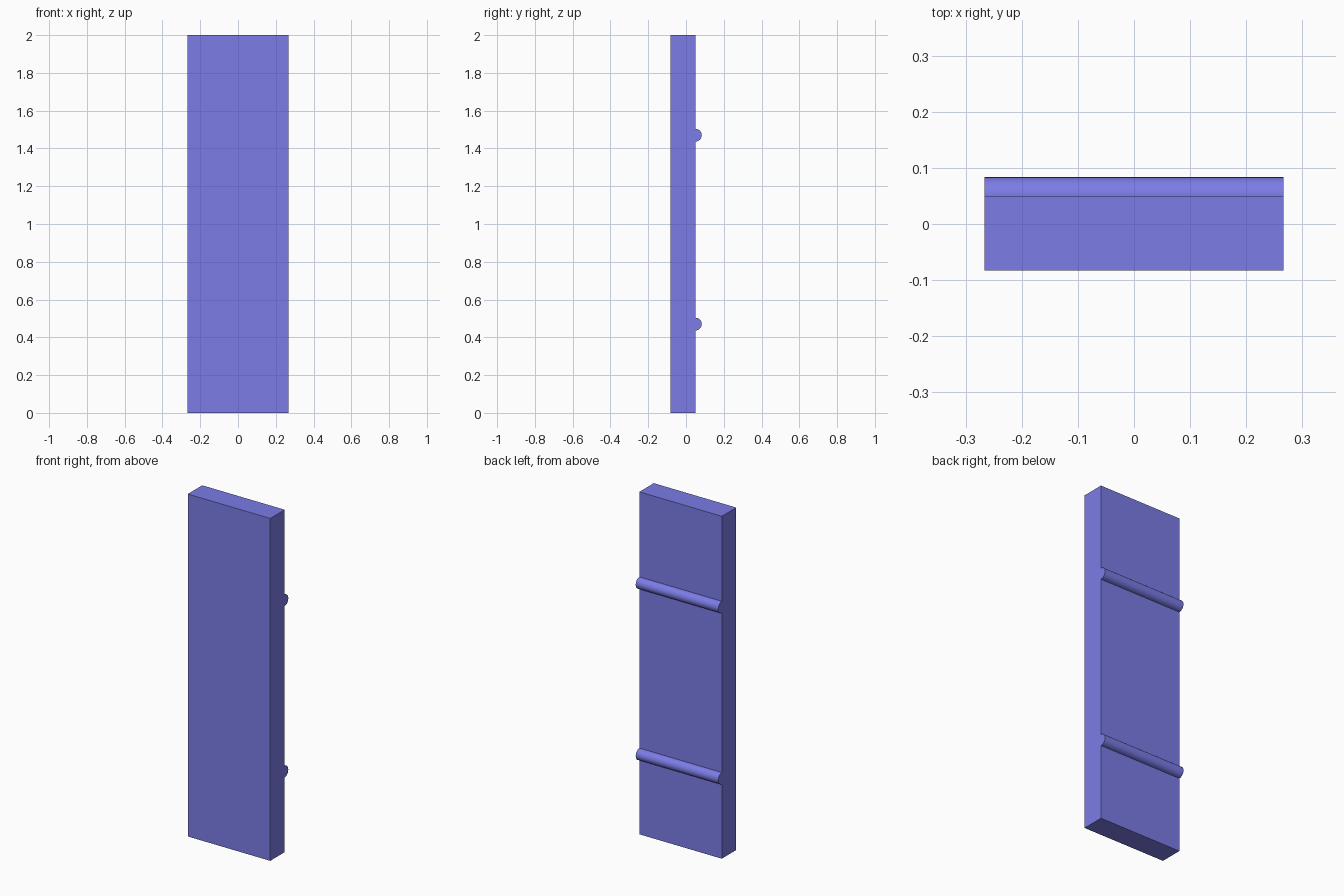
import bpy
import math

if "Cube" in bpy.data.objects:
    bpy.data.objects.remove(bpy.data.objects["Cube"])

WIDTH = 0.533
BACK_Y = 0.05
ROD_RADIUS = 0.0335

blue = bpy.data.materials.new("blue_paint")
blue.diffuse_color = (0.2, 0.2, 0.8, 1.0)
blue.use_nodes = True
blue.node_tree.nodes["Principled BSDF"].inputs["Base Color"].default_value = blue.diffuse_color

# Flat upright panel
bpy.ops.mesh.primitive_cube_add(size=1, location=(0, -0.0165, 1))
panel = bpy.context.object
panel.name = "panel"
panel.scale = (WIDTH, 0.133, 2)
bpy.ops.object.transform_apply(location=False, rotation=False, scale=True)
panel.data.materials.append(blue)


# Round crossbars half sunk into the back face
def add_crossbar(name, z):
    bpy.ops.mesh.primitive_cylinder_add(
        vertices=32, radius=ROD_RADIUS, depth=WIDTH,
        location=(0, BACK_Y, z), rotation=(0, math.pi / 2, 0))
    bar = bpy.context.object
    bar.name = name
    bar.data.materials.append(blue)
    bpy.ops.object.shade_smooth_by_angle(angle=math.radians(30))


add_crossbar("lower_crossbar", 0.47)
add_crossbar("upper_crossbar", 1.47)
